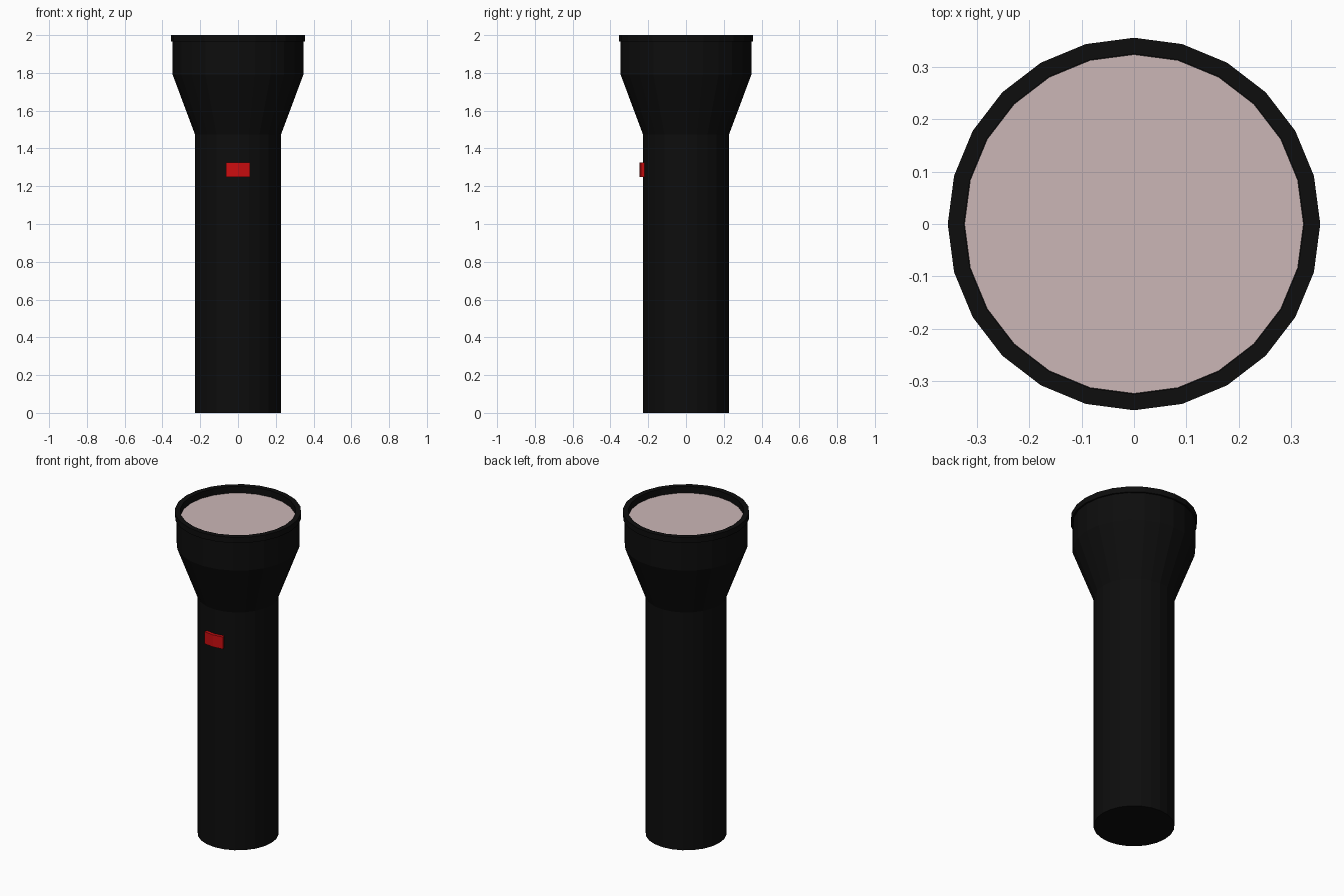
import bpy
import bmesh
from math import cos, sin, tau

cube = bpy.data.objects.get("Cube")
if cube:
    bpy.data.objects.remove(cube)

SIDES = 24
LENS_Z = 1.96


def material(name, rgb):
    mat = bpy.data.materials.new(name)
    mat.use_nodes = True
    colour = (*rgb, 1)
    mat.diffuse_color = colour
    shader = next(n for n in mat.node_tree.nodes if n.type == "BSDF_PRINCIPLED")
    shader.inputs["Base Color"].default_value = colour
    return mat


def finish(name, bm, mat):
    bmesh.ops.recalc_face_normals(bm, faces=bm.faces)
    mesh = bpy.data.meshes.new(name)
    bm.to_mesh(mesh)
    bm.free()
    mesh.materials.append(mat)
    obj = bpy.data.objects.new(name, mesh)
    bpy.context.collection.objects.link(obj)
    return obj


def point(radius, step, z):
    angle = tau * step / SIDES
    return (radius * cos(angle), radius * sin(angle), z)


def turned(name, profile, mat):
    """Turn a (radius, z) profile around z and cap both ends."""
    bm = bmesh.new()
    rings = [[bm.verts.new(point(r, i, z)) for i in range(SIDES)] for r, z in profile]
    for low, high in zip(rings, rings[1:]):
        for i in range(SIDES):
            j = (i + 1) % SIDES
            bm.faces.new((low[i], low[j], high[j], high[i]))
    bm.faces.new(rings[0])
    bm.faces.new(rings[-1])
    return finish(name, bm, mat)


black = material("black casing", (0.004, 0.004, 0.004))
red = material("red switch", (0.6, 0.004, 0.005))
pink = material("pale pink lens", (0.6, 0.47, 0.47))

# Handle, flared head and lipped rim in one turned casing
turned("casing", [(0.228, 0), (0.228, 1.475), (0.346, 1.79), (0.346, 1.965),
                  (0.356, 1.965), (0.356, 2), (0.325, 2), (0.325, LENS_Z - 0.01)], black)

# Lens disc recessed inside the rim
turned("lens", [(0.324, LENS_Z - 0.008), (0.324, LENS_Z)], pink)

# Raised switch wrapping two facets of the handle at the front
bm = bmesh.new()
front = SIDES * 3 // 4
sections = []
for step in (front - 1, front, front + 1):
    corners = [(0.222, 1.25), (0.247, 1.25), (0.247, 1.325), (0.222, 1.325)]
    sections.append([bm.verts.new(point(r, step, z)) for r, z in corners])
for a, b in zip(sections, sections[1:]):
    for i in range(4):
        j = (i + 1) % 4
        bm.faces.new((a[i], a[j], b[j], b[i]))
bm.faces.new(sections[0])
bm.faces.new(sections[-1])
finish("switch", bm, red)
